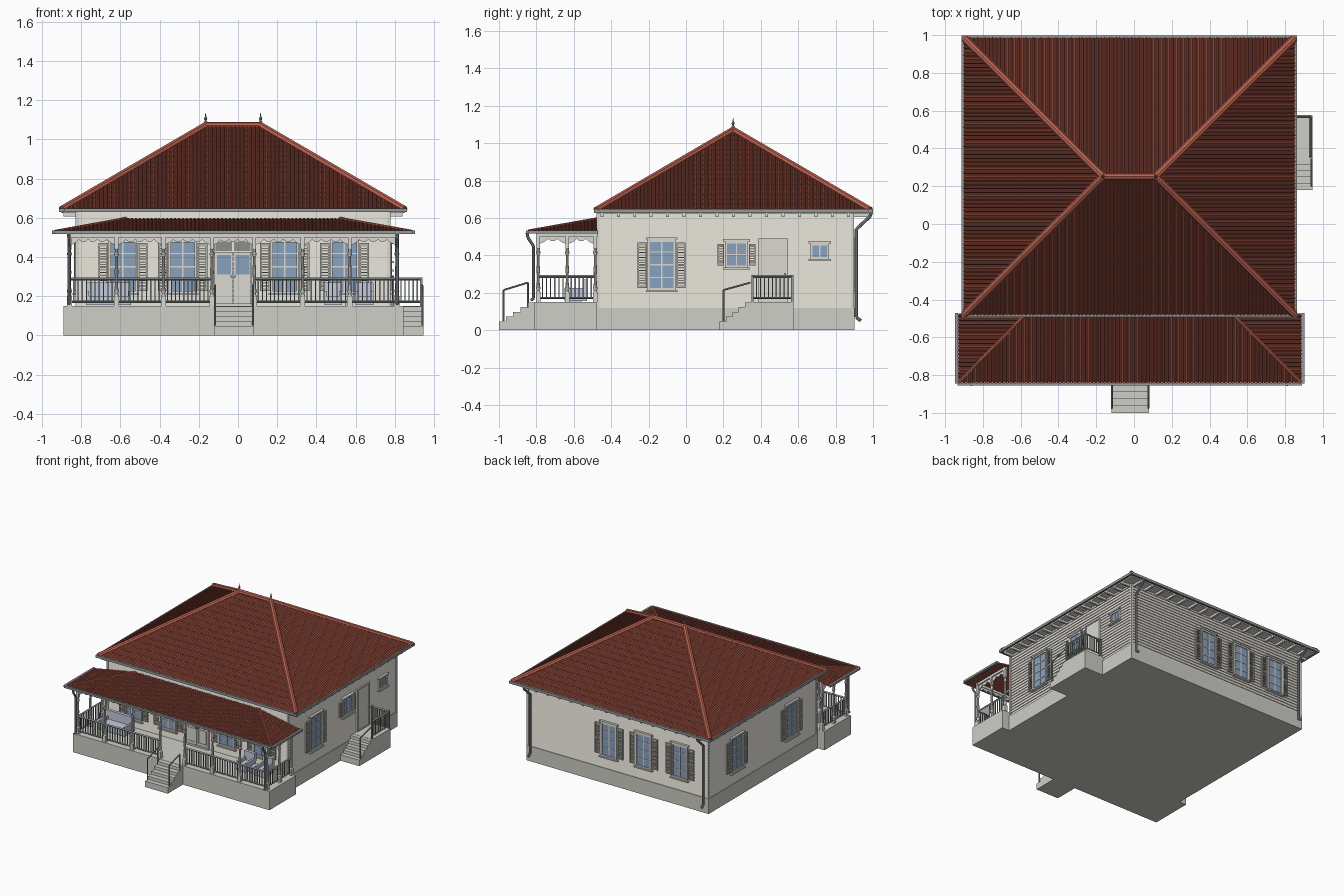
import bpy, bmesh, math
from mathutils import Vector as V, Matrix

if "Cube" in bpy.data.objects:
    bpy.data.objects.remove(bpy.data.objects["Cube"])

parts = {}
COL = dict(wall=(.72, .69, .63, 1), stone=(.62, .62, .57, 1), roof=(.32, .075, .05, 1), cap=(.5, .12, .08, 1),
           glass=(.25, .36, .52, 1), cushion=(.55, .6, .72, 1), metal=(.3, .32, .32, 1), shutter=(.45, .44, .4, 1),
           trim=(.7, .69, .65, 1))
MAT = {}
for k, c in COL.items():
    MAT[k] = bpy.data.materials.new(k)
    MAT[k].diffuse_color = c


def part(name, mat):
    if name not in parts:
        parts[name] = (bmesh.new(), mat)
    return parts[name][0]


def box(bm, x0, x1, y0, y1, z0, z1):
    m = Matrix.Translation(((x0 + x1) / 2, (y0 + y1) / 2, (z0 + z1) / 2))
    bmesh.ops.create_cube(bm, size=1, matrix=m @ Matrix.Diagonal((abs(x1 - x0), abs(y1 - y0), abs(z1 - z0), 1)))


def bar(bm, p, q, r, n=6):
    p, q = V(p), V(q)
    m = Matrix.Translation((p + q) / 2) @ (q - p).to_track_quat('Z', 'Y').to_matrix().to_4x4()
    bmesh.ops.create_cone(bm, cap_ends=True, segments=n, radius1=r, radius2=r, depth=(q - p).length, matrix=m)


def pipe(bm, pts, r, n=8):
    for p, q in zip(pts, pts[1:]):
        bar(bm, p, q, r, n)


def prism(bm, pts, off):
    a = [bm.verts.new(p) for p in pts]
    b = [bm.verts.new(V(p) + V(off)) for p in pts]
    fs = [bm.faces.new(a), bm.faces.new(b[::-1])]
    for i in range(len(a)):
        fs.append(bm.faces.new((a[i - 1], b[i - 1], b[i], a[i])))
    bmesh.ops.recalc_face_normals(bm, faces=fs)


def loft(bm, rings):
    rs = [[bm.verts.new(p) for p in r] for r in rings]
    for a, b in zip(rs, rs[1:]):
        for i in range(len(a)):
            bm.faces.new((a[i - 1], a[i], b[i], b[i - 1]))
    bm.faces.new(rs[0][::-1])
    bm.faces.new(rs[-1])


def lathe(bm, x, y, prof, n=10):
    loft(bm, [[(x + r * math.cos(t * math.tau / n), y + r * math.sin(t * math.tau / n), z) for t in range(n)]
              for r, z in prof])


# Foundations, porch deck and landing
HX0, HX1, HY0, HY1, CX = -.82, .77, -.47, .89, -.025
st = part("foundation", "stone")
box(st, HX0 - .01, HX1 + .01, HY0 - .01, HY1 + .01, 0, .12)
box(st, -.89, .845, -.81, -.475, 0, .15)
box(st, HX1, .945, .345, .575, 0, .15)

# Walls with lapped boards
rings, N = [], 22
for i in range(N):
    z0, z1 = .12 + i * .51 / N, .12 + (i + 1) * .51 / N
    for o, z in ((.005, z0), (0, z1)):
        rings.append([(HX0 - o, HY0 - o, z), (HX1 + o, HY0 - o, z), (HX1 + o, HY1 + o, z), (HX0 - o, HY1 + o, z)])
loft(part("board_walls", "wall"), rings)
for x in (HX0, HX1):
    for y in (HY0, HY1):
        box(part("corner_boards", "trim"), x - .008, x + .008, y - .008, y + .008, .12, .63)

# Steps and their handrails
for i in range(5):
    box(part("front_steps", "stone"), -.12, .08, -1 + i * .038, -.8, 0, .05 + i * .025 - .002)
    box(part("side_steps", "stone"), HX1, .945, .18 + i * .034, .36, 0, .05 + i * .025 - .002)
hr = part("step_handrails", "metal")
for x in (-.117, .077):
    pipe(hr, [(x, -.975, .05), (x, -.975, .215), (x, -.845, .255), (x, -.845, .12)], .005)
pipe(hr, [(.94, .2, .05), (.94, .2, .215), (.94, .345, .255)], .005)


# Doors and windows, placed by wall side: u along the wall, d outward
def on(side, bm, u0, u1, d0, d1, z0, z1):
    if side in "FB":
        y, s = (HY0, -1) if side == "F" else (HY1, 1)
        box(bm, u0, u1, y + s * d0, y + s * d1, z0, z1)
    else:
        x, s = (HX0, -1) if side == "L" else (HX1, 1)
        box(bm, x + s * d0, x + s * d1, u0, u1, z0, z1)


def frame(side, bm, u0, u1, z0, z1, w, d):
    on(side, bm, u0, u0 + w, 0, d, z0, z1)
    on(side, bm, u1 - w, u1, 0, d, z0, z1)
    on(side, bm, u0 + w, u1 - w, 0, d, z0, z0 + w)
    on(side, bm, u0 + w, u1 - w, 0, d, z1 - w, z1)


def window(side, u, w, z0, z1, rows, sw=.0):
    tr = part("window_frames", "trim")
    on(side, part("window_glass", "glass"), u - w / 2 + .005, u + w / 2 - .005, 0, .008, z0 + .005, z1 - .005)
    frame(side, tr, u - w / 2, u + w / 2, z0, z1, .012, .016)
    on(side, tr, u - .004, u + .004, 0, .012, z0, z1)
    for i in range(1, rows):
        z = z0 + (z1 - z0) * i / rows
        on(side, tr, u - w / 2, u + w / 2, 0, .011, z - .003, z + .003)
    on(side, tr, u - w / 2 - .01, u + w / 2 + .01, 0, .025, z0 - .01, z0)
    on(side, tr, u - w / 2 - .01, u + w / 2 + .01, 0, .022, z1, z1 + .012)
    if sw:
        sh = part("shutters", "shutter")
        for s in (-1, 1):
            a, b = sorted((u + s * (w / 2 + .003), u + s * (w / 2 + .003 + sw)))
            zb, zt = z0 + .012, z1 - .015
            frame(side, sh, a, b, zb, zt, .008, .014)
            on(side, sh, a, b, 0, .013, (zb + zt) / 2 - .006, (zb + zt) / 2 + .006)
            n = int((zt - zb) / .014)
            for k in range(n):
                z = zb + .008 + k * (zt - zb - .01) / n
                on(side, sh, a + .006, b - .006, 0, .011, z, z + .006)


for o in (.26, .565):
    for s in (-1, 1):
        window("F", CX + .003 + s * o, .145, .215, .485, 4, .05)
for u in (.05, -.255, -.575):
    window("B", u, .14, .215, .485, 4, .05)
window("R", -.13, .15, .215, .485, 4, .05)
window("R", .27, .125, .335, .475, 2, .035)
window("R", .715, .1, .38, .465, 1)
for u in (.54, -.15):
    window("L", u, .15, .215, .485, 4, .05)

# Front double door with glass and louvred transom
dr = part("doors", "trim")
frame("F", dr, CX - .105, CX + .105, .15, .49, .012, .02)
for s in (-1, 1):
    c = CX + s * .047
    on("F", dr, c - .045, c + .045, 0, .012, .15, .425)
    on("F", part("door_glass", "glass"), c - .036, c + .036, 0, .014, .31, .41)
    frame("F", dr, c - .036, c + .036, .18, .29, .005, .016)
    bar(part("door_knobs", "metal"), (CX + s * .008, HY0, .3), (CX + s * .008, HY0 - .025, .3), .006, 8)
    for k in range(5):
        on("F", part("transom_louvres", "shutter"), c - .042, c + .042, 0, .016, .433 + k * .01, .439 + k * .01)
# Side door
frame("R", dr, .385, .545, .15, .49, .01, .016)
on("R", dr, .39, .54, 0, .01, .15, .485)
bar(part("door_knobs", "metal"), (HX1, .53, .3), (HX1 + .025, .53, .3), .006, 8)


# Tiled roof slopes: slab plus stepped ribs, clipped at the hips
def slope(bm, a, b, c, d, pitch=.02, course=.052, h=.008):
    a, b, c, d = map(V, (a, b, c, d))
    u = (b - a).normalized()
    L, tl, tr = (b - a).length, (d - a).dot(u), (b - c).dot(u)
    v = (d - a) - u * tl
    H = v.length
    v.normalize()
    n = u.cross(v)
    prism(bm, [a, b, c] if (c - d).length < 1e-4 else [a, b, c, d], -n * .01)

    def lim(t):
        return H * max(0, min(1, t / tl if tl > 1e-4 else 1, (L - t) / tr if tr > 1e-4 else 1))
    cnt = round(L / pitch)
    p = L / cnt
    for i in range(cnt):
        ts = [(i + k) * p for k in (.12, .35, .65, .88)]
        k = 0
        while k * course < max(map(lim, ts)):
            lo, hi = [], []
            for t, e in zip(ts, (0, 1, 1, 0)):
                s0, s1 = min(k * course, lim(t)), min((k + 1) * course, lim(t))
                lo.append(bm.verts.new(a + u * t + v * s0 + n * h * e))
                hi.append(bm.verts.new(a + u * t + v * s1 + n * h * e * .65))
            for j in range(3):
                bm.faces.new((lo[j], lo[j + 1], hi[j + 1], hi[j]))
            bm.faces.new(lo[::-1])
            k += 1


def hip_roof(bm, x0, x1, y0, y1, z, r0, r1):
    p = [(x0, y0, z), (x1, y0, z), (x1, y1, z), (x0, y1, z)]
    slope(bm, p[0], p[1], r1, r0)
    slope(bm, p[1], p[2], r1, r1)
    slope(bm, p[3], p[0], r0, r0)
    return p


RX0, RX1, RY0, RY1 = -.9, .85, -.48, .985
r0, r1 = (-.165, .252, 1.07), (.115, .252, 1.07)
mr = part("main_roof", "roof")
c = hip_roof(mr, RX0, RX1, RY0, RY1, .642, r0, r1)
slope(mr, c[2], c[3], r0, r1)
for p, q in ((c[0], r0), (c[3], r0), (c[1], r1), (c[2], r1), (r0, r1)):
    bar(part("ridge_caps", "cap"), p, q, .019, 8)
for p in (r0, r1):
    lathe(part("finials", "metal"), p[0], p[1], [(.012, 1.07), (.009, 1.09), (.004, 1.095), (.009, 1.105), (.004, 1.115), (.001, 1.135)], 8)
slope(part("porch_roof", "roof"), (-.93, -.84, .528), (.885, -.84, .528), (.52, -.475, .593), (-.57, -.475, .593))
pr = parts["porch_roof"][0]
slope(pr, (.885, -.84, .528), (.885, -.475, .528), (.52, -.475, .593), (.52, -.475, .593))
slope(pr, (-.93, -.475, .528), (-.93, -.84, .528), (-.57, -.475, .593), (-.57, -.475, .593))
for x, t in ((-.93, -.57), (.885, .52)):
    bar(part("porch_hip_caps", "cap"), (x, -.84, .53), (t, -.475, .595), .009, 8)

# Soffit, rafter tails and gutters
box(part("soffit", "trim"), RX0 + .01, RX1 - .01, RY0 + .01, RY1 - .01, .624, .634)
rf = part("rafter_tails", "trim")
for i in range(16):
    x = HX0 + .02 + i * 1.55 / 15
    box(rf, x - .008, x + .008, HY1, RY1 - .01, .606, .625)
    y = HY0 + .02 + i * 1.32 / 15
    box(rf, RX0 + .01, HX0, y - .008, y + .008, .606, .625)
    box(rf, HX1, RX1 - .01, y - .008, y + .008, .606, .625)
gt = part("gutters", "metal")
for y0, y1 in ((RY0 - .012, RY0), (RY1, RY1 + .014)):
    box(gt, RX0 - .012, RX1 + .012, y0, y1, .628, .648)
for x0, x1 in ((RX0 - .012, RX0), (RX1, RX1 + .012)):
    box(gt, x0, x1, RY0, RY1, .628, .648)
box(gt, -.935, .89, -.856, -.842, .518, .534)
for x0, x1 in ((-.948, -.932), (.887, .903)):
    box(gt, x0, x1, -.845, -.47, .518, .534)
ds = part("downspouts", "metal")
for x in (HX0 + .03, HX1 - .03):
    pipe(ds, [(x, .99, .632), (x, .985, .61), (x, .91, .54), (x, .91, .07), (x, .935, .05)], .009)
for x in (-.862, .812):
    pipe(ds, [(x, -.85, .52), (x, -.845, .495), (x, -.815, .45), (x, -.815, .17), (x, -.83, .16)], .008)

# Porch posts, beams, rafters, railings and scalloped valances
PY = -.79
ends = [(CX + s * .835, y) for s in (-1, 1) for y in (-.635, -.485)]
front = [CX + o for o in (-.835, -.595, -.355, -.108, .108, .355, .595, .835)]
for x, y in [(x, PY) for x in front] + ends:
    ps = part("porch_posts", "trim")
    box(ps, x - .013, x + .013, y - .013, y + .013, .15, .2)
    lathe(ps, x, y, [(.013, .2), (.008, .21), (.013, .225), (.009, .24), (.007, .29), (.01, .32), (.0075, .36), (.007, .4), (.013, .415), (.008, .43), (.01, .44)])
    box(ps, x - .01, x + .01, y - .01, y + .01, .44, .51)
bmz = part("porch_beams", "trim")
box(bmz, front[0] - .012, front[-1] + .012, PY - .01, PY + .01, .5, .52)
for x in (front[0], front[-1]):
    box(bmz, x - .01, x + .01, PY, HY0, .5, .52)
for x in front[1:-1]:
    bar(bmz, (x, PY, .515), (x, HY0, .57), .008, 4)


def railing(p, q, z0=.172, z1=.288):
    bm, p, q = part("railings", "metal"), V(p), V(q)
    for z, r in ((z0, .006), (z1, .008)):
        bar(bm, (*p, z), (*q, z), r, 4)
    n = max(2, round((q - p).length / .021))
    for i in range(1, n):
        m = p.lerp(q, i / n)
        box(bm, m.x - .003, m.x + .003, m.y - .003, m.y + .003, z0, z1)


def valance(p, q):
    p, q = V(p), V(q)
    L, n, pts = (q - p).length, 30, []
    k = max(3, round(L / .045))
    for i in range(n + 1):
        t = i / n
        drop = .012 + .014 * abs(math.sin(math.pi * k * t)) + .04 * math.exp(-min(t, 1 - t) * L / .014)
        pts.append((*p.lerp(q, t), .502 - drop))
    d = (q - p).normalized() * .006
    prism(part("valances", "trim"), pts + [(*q, .502), (*p, .502)], (-d.y, d.x, 0))


for i in range(7):
    a, b = (front[i], PY), (front[i + 1], PY)
    valance(a, b)
    if i != 3:
        railing(a, b)
for x in (front[0], front[-1]):
    for y0, y1 in ((PY, -.635), (-.635, -.485)):
        railing((x, y0), (x, y1))
        valance((x, y0), (x, y1))

# Side landing railing
railing((.935, .355), (.935, .568))
railing((HX1 + .02, .568), (.935, .568))
for x, y in ((.935, .355), (.935, .568), (HX1 + .02, .568)):
    box(part("landing_posts", "metal"), x - .006, x + .006, y - .006, y + .006, .15, .295)

# Porch seats and small table
for x0, x1, nm in ((-.775, -.545, "bench"), (.44, .53, "left_chair"), (.6, .69, "right_chair")):
    s = part(nm, "cushion")
    box(s, x0, x1, -.65, -.53, .155, .2)
    box(s, x0, x1, -.55, -.525, .2, .27)
    for x in (x0, x1 - .015):
        box(s, x, x + .015, -.65, -.55, .2, .225)
box(part("side_table", "cushion"), .545, .585, -.63, -.56, .15, .2)

SMOOTH = ("porch_posts", "finials", "downspouts", "ridge_caps", "porch_hip_caps", "step_handrails", "door_knobs")
for name, (bm, mat) in parts.items():
    me = bpy.data.meshes.new(name)
    bm.to_mesh(me)
    bm.free()
    me.materials.append(MAT[mat])
    ob = bpy.data.objects.new(name, me)
    bpy.context.collection.objects.link(ob)
    if name in SMOOTH:
        bpy.ops.object.select_all(action='DESELECT')
        ob.select_set(True)
        bpy.context.view_layer.objects.active = ob
        bpy.ops.object.shade_smooth_by_angle()

for m in bpy.data.materials:
    if m.users and not m.is_grease_pencil:
        m.use_nodes = True
        m.node_tree.nodes["Principled BSDF"].inputs["Base Color"].default_value = m.diffuse_color
